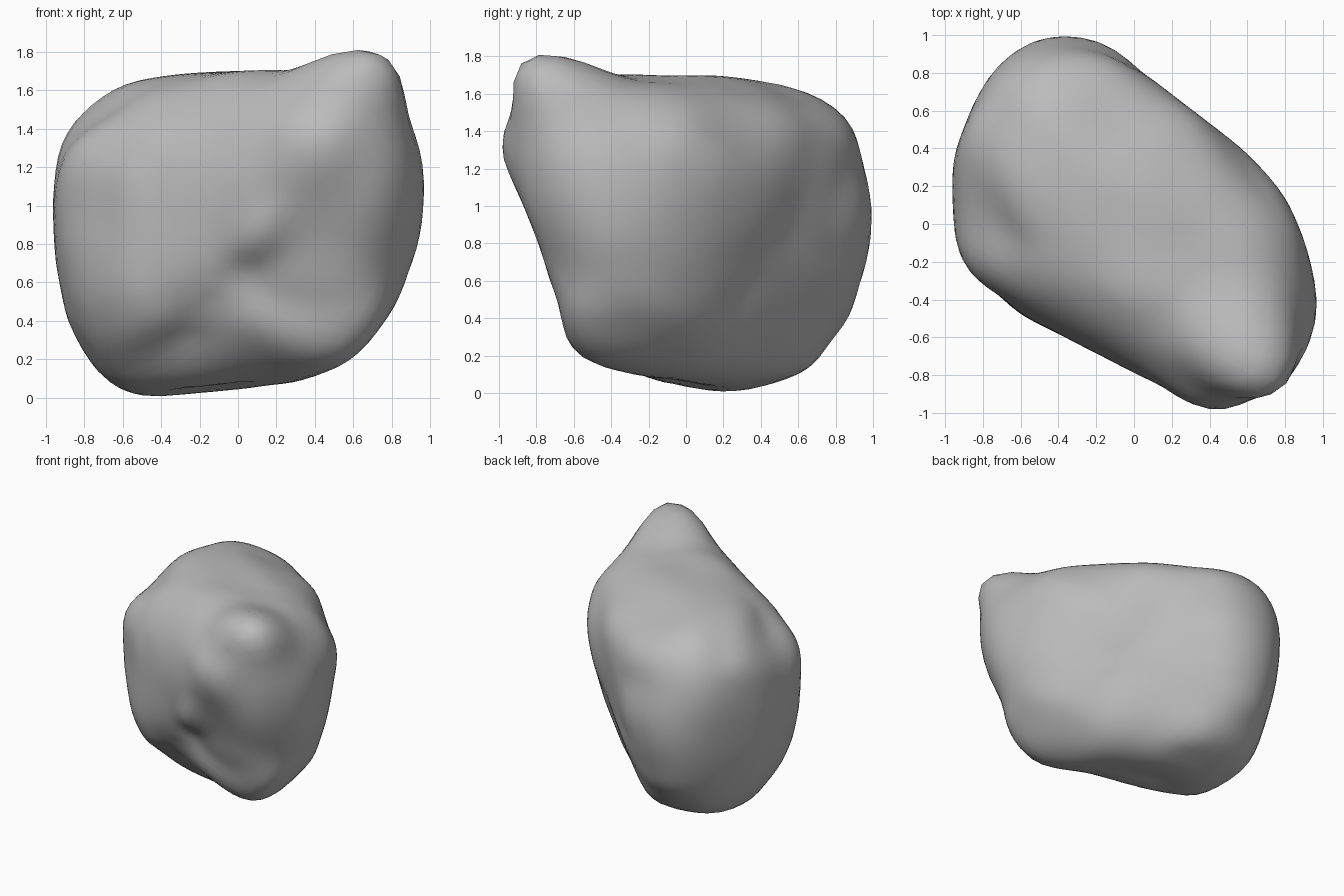
import bpy
import bmesh
from math import radians, sin, cos, atan2, pi, exp, log
from mathutils import Vector

cube = bpy.data.objects.get("Cube")
if cube:
    bpy.data.objects.remove(cube, do_unlink=True)

# Outline profiles of the boulder, clockwise, in hundredths around its centre
FRONT = [(-55, 74), (-30, 78), (0, 80), (30, 80), (45, 87), (70, 91), (79, 89),
         (86, 64), (96, 34), (97, 12), (94, -10), (82, -43), (62, -70), (48, -76),
         (32, -82), (0, -86), (-40, -90), (-52, -90), (-73, -78), (-88, -53),
         (-95, -20), (-97, 10), (-92, 45), (-75, 66)]
SIDE = [(-91, 85), (-85, 89), (-76, 91), (-66, 90), (-45, 82), (-20, 79), (20, 79),
        (50, 75), (67, 70), (82, 60), (92, 45), (99, 10), (97, -20), (86, -53),
        (65, -77), (40, -87), (22, -90), (-16, -83), (-42, -78), (-60, -70),
        (-68, -45), (-79, -10), (-100, 41), (-92, 64)]
PLAN = [(-44, 100), (-31, 100), (-18, 96), (0, 84), (47, 48), (64, 34), (78, 18),
        (92, -12), (97, -43), (95, -58), (81, -83), (61, -95), (38, -99), (20, -89),
        (-60, -48), (-88, -24), (-95, -7), (-96, 35), (-83, 69), (-71, 85), (-57, 95)]
NOSE_END = [(-2, 99), (16, 95), (31, 87), (58, 60), (74, 15), (72, -4), (65, -39),
            (55, -66), (34, -86), (11, -98), (2, -96), (-9, -87), (-36, -72),
            (-68, -52), (-79, -31), (-84, 0), (-86, 37), (-80, 51), (-43, 85), (-22, 94)]
TAIL_END = [(-23, 125), (-2, 125), (4, 121), (13, 107), (40, 75), (65, 49), (80, 28),
            (86, 15), (85, -19), (79, -50), (68, -73), (48, -94), (29, -104), (9, -106),
            (-13, -102), (-28, -93), (-48, -52), (-60, -22), (-70, 11), (-74, 41),
            (-69, 64), (-38, 101), (-28, 119)]
UNDERSIDE = [(-113, 72), (-101, 75), (-78, 72), (-49, 77), (-19, 80), (11, 81), (41, 79),
             (75, 74), (91, 67), (102, 54), (107, 34), (107, 11), (102, -22), (93, -54),
             (82, -73), (67, -84), (51, -92), (24, -92), (-22, -80), (-49, -75),
             (-75, -69), (-84, -63), (-93, -49), (-99, -26), (-110, 1), (-117, 34),
             (-115, 49)]
SECTORS = 90


def cross(a, b):
    return a.x * b.y - a.y * b.x


def reach(d, outline):
    """Distance at which a flattened direction meets the outline."""
    if d.length > 0.05:
        for p, q in zip(outline, outline[1:] + outline[:1]):
            if cross(p, d) <= 0 and cross(d, q) <= 0:
                slope = cross(d, q - p)
                if abs(slope) > 1e-9:
                    return cross(p, q) / slope
    return 99.0


def gauge(directions, azimuth, elevation, outline):
    """Reach and angular sector of every direction, in the outline's plane."""
    a, e = radians(azimuth), radians(elevation)
    right = Vector((cos(a), sin(a), 0))
    up = Vector((-sin(a) * sin(e), cos(a) * sin(e), cos(e)))
    points = [Vector(p) / 100 for p in outline]
    flat = [Vector((d.dot(right), d.dot(up))) for d in directions]
    sectors = [int((atan2(f.y, f.x) + pi) / (2 * pi) * SECTORS) % SECTORS for f in flat]
    return [reach(f, points) for f in flat], sectors


def egg_radius(d):
    """Rounded oblong lying along the diagonal of the plan."""
    along, across = d.x * 0.77 - d.y * 0.64, d.x * 0.64 + d.y * 0.77
    n = 2.5
    return (abs(along / 1.1) ** n + abs(across / 0.72) ** n
            + abs(d.z / 0.87) ** n) ** (-1 / n)


def blur(values, neighbours, passes):
    for _ in range(passes):
        values = [(v + sum([values[j] for j in near])) / (len(near) + 1)
                  for v, near in zip(values, neighbours)]
    return values


# Boulder body: start from a rounded oblong
bm = bmesh.new()
bmesh.ops.create_icosphere(bm, subdivisions=5, radius=1)
bm.verts.ensure_lookup_table()
bm.verts.index_update()
directions = [v.co.normalized() for v in bm.verts]
neighbours = [[e.other_vert(v).index for e in v.link_edges] for v in bm.verts]
radius = [egg_radius(d) for d in directions]
gauges = [gauge(directions, 0, 0, FRONT), gauge(directions, 90, 0, SIDE),
          gauge(directions, 0, 90, PLAN), gauge(directions, 35, 25, NOSE_END),
          gauge(directions, 215, 25, TAIL_END), gauge(directions, 145, -25, UNDERSIDE)]

# Sculpt its rims onto the outlines, with broad strokes first and fine ones last
for passes in (60, 30, 15, 8, 4):
    for _ in range(6):
        pull = [0.0] * len(radius)
        weight = [0.0] * len(radius)
        for reaches, sectors in gauges:
            ratios = [r / limit for r, limit in zip(radius, reaches)]
            rim = [0.01] * SECTORS
            for ratio, s in zip(ratios, sectors):
                rim[s] = max(rim[s], ratio)
            for i, (ratio, s) in enumerate(zip(ratios, sectors)):
                gap = (rim[s] - ratio) / 0.015
                if gap < 3:
                    w = exp(-gap * gap)
                    weight[i] += w
                    pull[i] -= w * log(rim[s])
        pull = blur(pull, neighbours, passes)
        weight = blur(weight, neighbours, passes)
        radius = [r * exp(0.8 * p / (w + 0.03))
                  for r, p, w in zip(radius, pull, weight)]

centre = Vector((0, 0, 0.905))
for v, d, r in zip(bm.verts, directions, radius):
    v.co = centre + d * r

mesh = bpy.data.meshes.new("boulder")
bm.to_mesh(mesh)
bm.free()
boulder = bpy.data.objects.new("boulder", mesh)
bpy.context.collection.objects.link(boulder)
for polygon in mesh.polygons:
    polygon.use_smooth = True

# Plain grey stone
stone = bpy.data.materials.new("grey stone")
stone.use_nodes = True
colour = (0.5, 0.5, 0.5, 1)
stone.diffuse_color = colour
shader = stone.node_tree.nodes["Principled BSDF"]
shader.inputs["Base Color"].default_value = colour
shader.inputs["Roughness"].default_value = 0.8
mesh.materials.append(stone)
